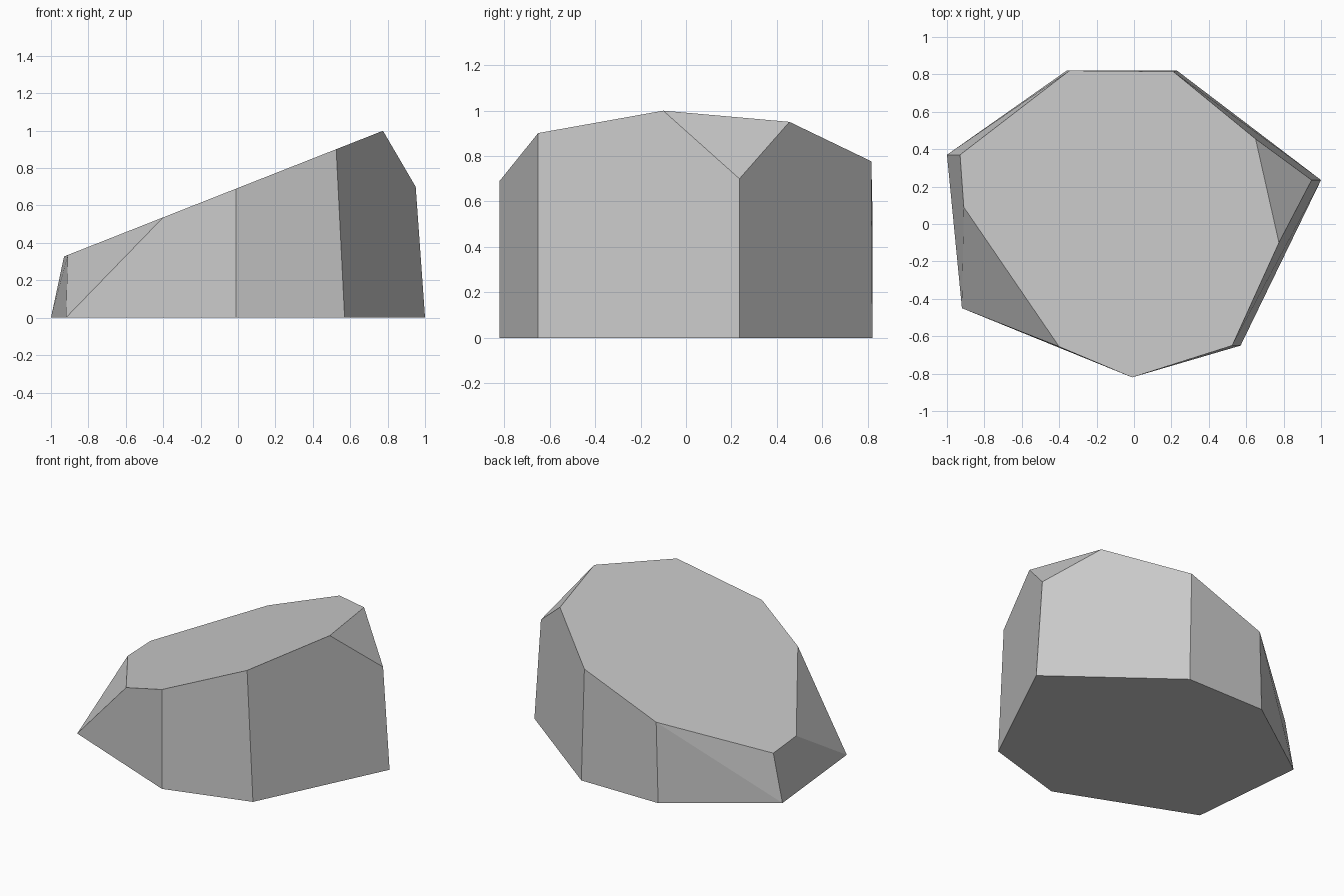
import bpy
import bmesh
from math import radians

default_cube = bpy.data.objects.get("Cube")
if default_cube:
    bpy.data.objects.remove(default_cube, do_unlink=True)


def flat_material(name, colour):
    mat = bpy.data.materials.new(name)
    mat.use_nodes = True
    mat.diffuse_color = colour
    bsdf = mat.node_tree.nodes["Principled BSDF"]
    bsdf.inputs["Base Color"].default_value = colour
    bsdf.inputs["Roughness"].default_value = 0.9
    return mat


def slope(x):
    """Height of the slanted top at x."""
    return 0.694 + 0.394 * x


# Seven-sided footprint
footprint = [(-1, 0.37), (-0.92, -0.45), (-0.01, -0.82), (0.57, -0.65),
             (1, 0.235), (0.23, 0.82), (-0.36, 0.82)]

# Outline of the slanted top, inset slightly from the footprint
top_outline = [(-0.93, 0.37), (-0.91, 0.09), (-0.4, -0.656), (-0.01, -0.82),
               (0.525, -0.65), (0.775, -0.1), (0.65, 0.455),
               (0.21, 0.815), (-0.345, 0.82)]

# Lower point of the chipped corner
chip = (0.95, 0.235, 0.7)

bm = bmesh.new()
for x, y in footprint:
    bm.verts.new((x, y, 0))
for x, y in top_outline:
    bm.verts.new((x, y, slope(x)))
bm.verts.new(chip)

# Wrap the outlines into one faceted stone and merge its flat facets
bmesh.ops.convex_hull(bm, input=bm.verts[:])
bmesh.ops.dissolve_limit(bm, angle_limit=radians(3),
                         verts=bm.verts[:], edges=bm.edges[:])
bmesh.ops.recalc_face_normals(bm, faces=bm.faces[:])

mesh = bpy.data.meshes.new("rock")
bm.to_mesh(mesh)
bm.free()
mesh.materials.append(flat_material("stone grey", (0.6, 0.6, 0.6, 1)))
rock = bpy.data.objects.new("rock", mesh)
bpy.context.collection.objects.link(rock)
